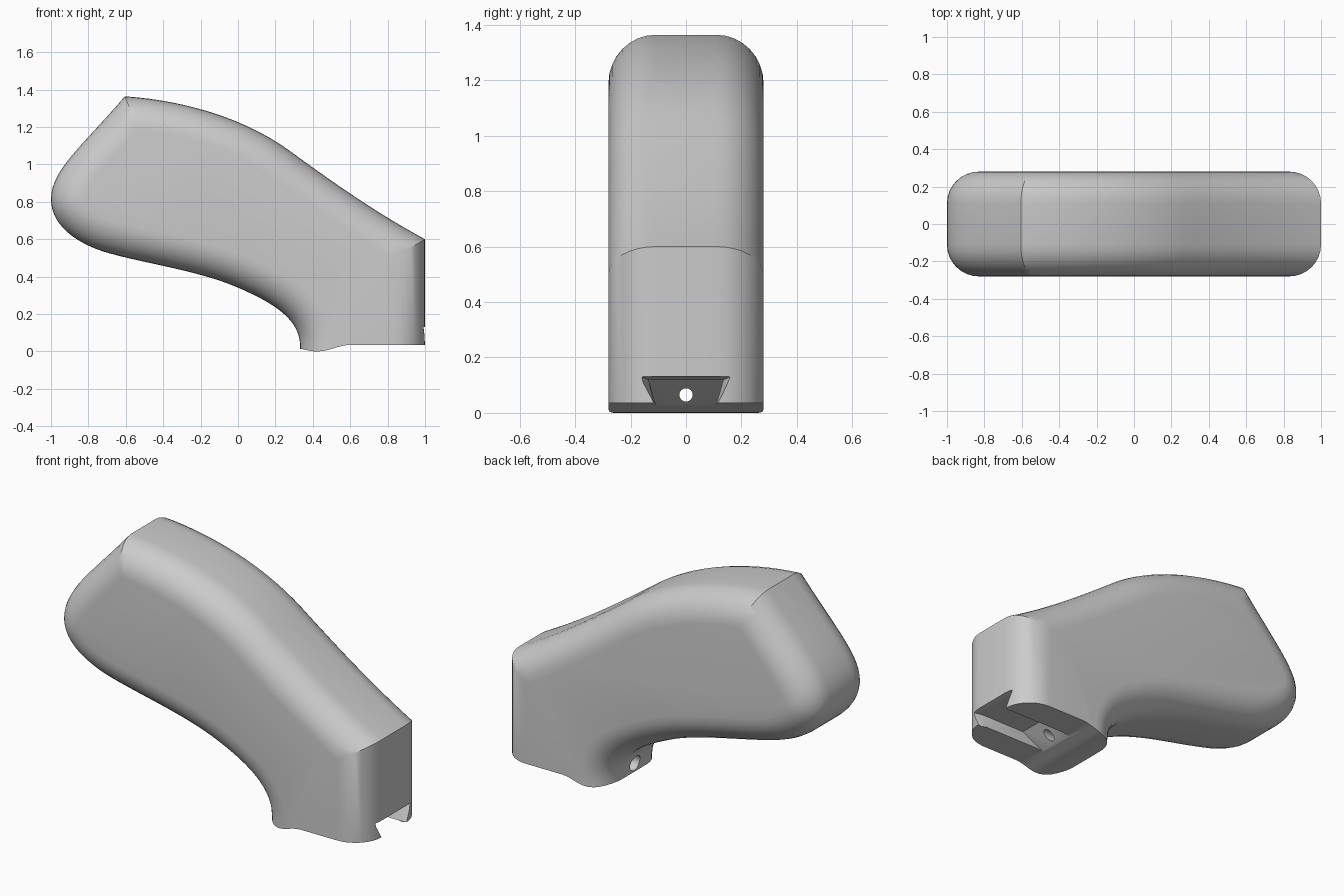
import bpy, bmesh, math
from mathutils import Vector

if "Cube" in bpy.data.objects:
    bpy.data.objects.remove(bpy.data.objects["Cube"])

HALF, R, STEPS = 0.28, 0.17, 8


def bez(p0, p1, p2, p3, n=14):
    """Points on a bezier, leaving out the last one."""
    a, b, c, d = (Vector(p) for p in (p0, p1, p2, p3))
    out = []
    for i in range(n):
        t = i / n
        s = 1 - t
        out.append(a*s**3 + b*3*s*s*t + c*3*s*t*t + d*t**3)
    return out


def loft(name, rings):
    """Closed solid through rings of 3D points."""
    bm = bmesh.new()
    vs = [[bm.verts.new(p) for p in ring] for ring in rings]
    n = len(vs[0])
    for a, b in zip(vs, vs[1:]):
        for i in range(n):
            j = (i + 1) % n
            bm.faces.new((a[i], a[j], b[j], b[i]))
    bm.faces.new(vs[0])
    bm.faces.new(vs[-1])
    bmesh.ops.remove_doubles(bm, verts=bm.verts, dist=1e-5)
    bmesh.ops.recalc_face_normals(bm, faces=bm.faces)
    me = bpy.data.meshes.new(name)
    bm.to_mesh(me)
    bm.free()
    ob = bpy.data.objects.new(name, me)
    bpy.context.collection.objects.link(ob)
    return ob


def inset(pts, d):
    """Offset the outline inward, trimming overlaps at sharp corners."""
    n = len(pts)
    out, corners = [], []
    for i, p in enumerate(pts):
        u = (p - pts[i - 1]).normalized()
        v = (pts[(i + 1) % n] - p).normalized()
        n1, n2 = Vector((u.y, -u.x)), Vector((v.y, -v.x))
        m = (n1 + n2) / (1 + n1.dot(n2))
        out.append(p + m * d)
        if n1.dot(n2) < 0.9:
            corners.append((i, (v + u).normalized()))
    for ci, s in corners:
        for k in range(1, 12):
            for sign in (1, -1):
                j = (ci + sign * k) % n
                near = (pts[j] - pts[ci]).length < 0.3
                if near and (out[j] - pts[ci]).dot(s) * sign < 0:
                    out[j] = out[ci].copy()
    return out


def cut(body, cutter):
    cutter.hide_render = True
    mod = body.modifiers.new("cut", 'BOOLEAN')
    mod.operation, mod.solver, mod.object = 'DIFFERENCE', 'EXACT', cutter
    bpy.context.view_layer.objects.active = body
    bpy.ops.object.modifier_apply(modifier=mod.name)
    bpy.data.objects.remove(cutter)


def rod(name, r, x0, x1, z):
    ang = [2 * math.pi * i / 24 for i in range(24)]
    return loft(name, [[(x, r*math.cos(a), z + r*math.sin(a)) for a in ang] for x in (x0, x1)])


# Side outline, clockwise from the peak
outline = (
    bez((-.605, 1.364), (-.31, 1.345), (.03, 1.255), (.28, 1.07))
    + bez((.28, 1.07), (.52, .895), (.75, .735), (1, .6))
    + [Vector((1, .6)), Vector((1, -.3)), Vector((.332, -.3))]
    + bez((.332, .03), (.33, .17), (.2, .253), (.01, .337))
    + bez((.01, .337), (-.2, .43), (-.47, .465), (-.685, .524))
    + bez((-.685, .524), (-.87, .575), (-1, .68), (-1, .813))
    + bez((-1, .813), (-1, .97), (-.84, 1.09), (-.605, 1.364)))

# Grip body with rounded long edges
rings = []
for i in range(STEPS + 1):
    a = math.pi / 2 * i / STEPS
    rings.append((HALF - R + R * math.sin(a), inset(outline, R * (1 - math.cos(a)))))
section = [(-y, r) for y, r in reversed(rings)] + rings
grip = loft("grip_body", [[(p.x, y, p.y) for p in r] for y, r in section])

# Underside, with a shallow lip near the neck
floor = [Vector(p) for p in ((.1, -.6), (1.2, -.6), (1.2, .035))]
floor += bez((.6, .035), (.54, .035), (.49, 0), (.42, 0), 8)
floor += bez((.42, 0), (.39, 0), (.36, .01), (.33, .015), 5)
floor += [Vector((.33, .015)), Vector((.1, .015))]
cut(grip, loft("floor_cutter", [[(p.x, y, p.y) for p in floor] for y in (-.4, .4)]))

# Dovetail slot: top x, bottom x, top z, half width at top and bottom
slot = [(.67, .45, .12, .135, .086), (.95, .95, .12, .135, .086),
        (1, 1, .132, .165, .072), (1.1, 1.1, .132, .165, .072)]
cut(grip, loft("slot_cutter", [
    [(xt, -wt, zt), (xt, wt, zt), (xb, wb, -.05), (xb, -wb, -.05)]
    for xt, xb, zt, wt, wb in slot]))

# Screw hole and its counterbore in the neck
cut(grip, rod("screw_hole_cutter", .024, .2, .7, .065))
cut(grip, rod("counterbore_cutter", .045, .2, .42, .067))

bpy.ops.object.select_all(action='DESELECT')
grip.select_set(True)
bpy.context.view_layer.objects.active = grip
bpy.ops.object.shade_smooth_by_angle(angle=math.radians(30))
